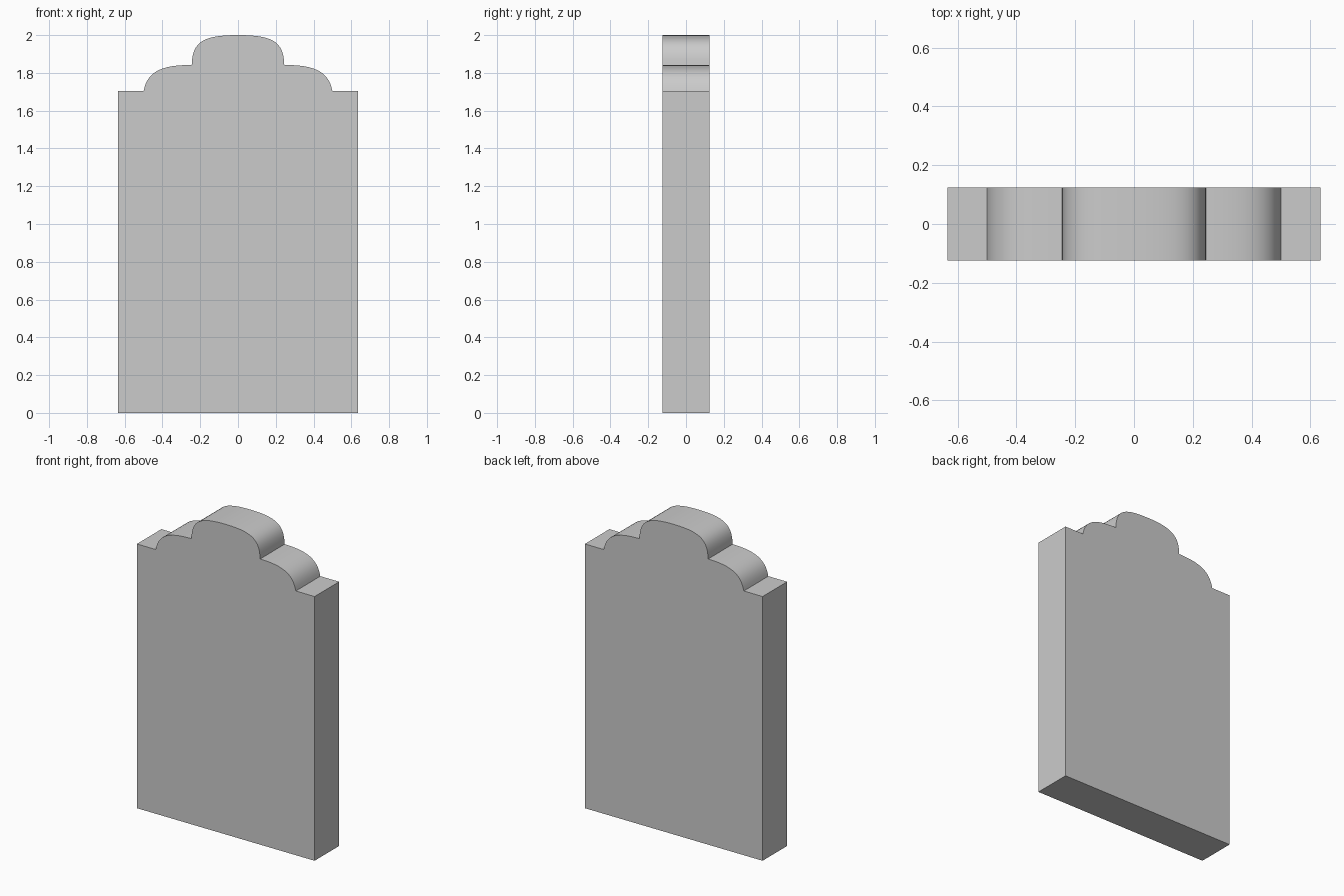
import bpy, bmesh
from mathutils import Vector
from mathutils.geometry import interpolate_bezier

if "Cube" in bpy.data.objects:
    bpy.data.objects.remove(bpy.data.objects["Cube"])

HALF_W, HALF_D = 0.634, 0.125
SHOULDER, STEP, TOP = 1.704, 1.842, 2.0


def arc(*points, segments=14):
    """Rounded step as sampled bezier points (x, z)."""
    return [(p.x, p.y) for p in interpolate_bezier(*[Vector(q) for q in points], segments)]


# Right half of the outline, from the base up to the crown centre
lower = arc((0.5, SHOULDER), (0.48, 1.80), (0.42, STEP), (0.245, STEP))
upper = arc((0.245, STEP), (0.242, 1.965), (0.185, TOP), (0, TOP))
right = [(HALF_W, 0), (HALF_W, SHOULDER)] + lower + upper[1:]

# Mirror for the left half, skipping the shared crown point
outline = right + [(-x, z) for x, z in reversed(right[:-1])]

# Extrude the outline into a slab
bm = bmesh.new()
front = bm.faces.new([bm.verts.new((x, -HALF_D, z)) for x, z in outline])
result = bmesh.ops.extrude_face_region(bm, geom=[front], use_keep_orig=True)
moved = [v for v in result["geom"] if isinstance(v, bmesh.types.BMVert)]
bmesh.ops.translate(bm, verts=moved, vec=(0, 2 * HALF_D, 0))
bmesh.ops.recalc_face_normals(bm, faces=bm.faces)
mesh = bpy.data.meshes.new("headstone_slab")
bm.to_mesh(mesh)
bm.free()

slab = bpy.data.objects.new("headstone_slab", mesh)
bpy.context.collection.objects.link(slab)
bpy.context.view_layer.objects.active = slab
slab.select_set(True)
bpy.ops.object.shade_smooth_by_angle()
